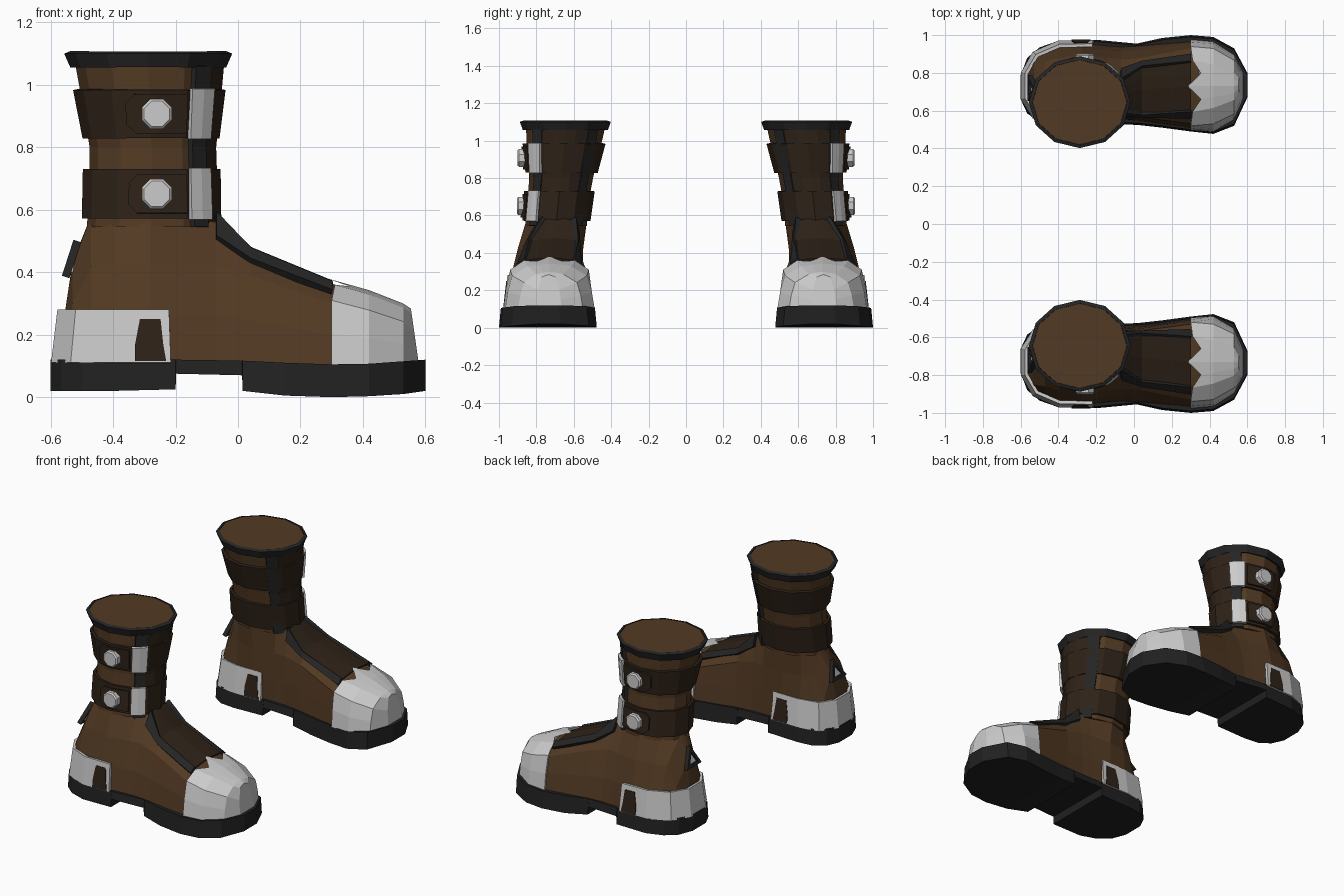
import bpy, bmesh, math
from mathutils import Vector

if "Cube" in bpy.data.objects:
    bpy.data.objects.remove(bpy.data.objects["Cube"])


def material(name, rgb):
    m = bpy.data.materials.new(name)
    m.diffuse_color = (*rgb, 1)
    m.use_nodes = True
    m.node_tree.nodes["Principled BSDF"].inputs["Base Color"].default_value = m.diffuse_color
    return m


LEATHER = material("leather", (0.085, 0.042, 0.017))
STRAP = material("dark_leather", (0.027, 0.016, 0.009))
TRIM = material("trim", (0.018, 0.018, 0.018))
SOLE = material("rubber", (0.015, 0.015, 0.015))


def loft(name, rows, mat=None, closed=False, caps=False, thick=0):
    """Skin rows of points; every part is mirrored in y to give the second boot."""
    bm = bmesh.new()
    vs = [[bm.verts.new(p) for p in r] for r in rows]
    n = len(rows[0])
    for a, b in zip(vs, vs[1:]):
        for i in range(n if closed else n - 1):
            j = (i + 1) % n
            bm.faces.new((a[i], a[j], b[j], b[i]))
    if caps:
        bm.faces.new(vs[0])
        bm.faces.new(vs[-1])
    bmesh.ops.recalc_face_normals(bm, faces=bm.faces)
    me = bpy.data.meshes.new(name)
    bm.to_mesh(me)
    bm.free()
    if mat:
        me.materials.append(mat)
    ob = bpy.data.objects.new(name, me)
    bpy.context.collection.objects.link(ob)
    if thick:
        s = ob.modifiers.new("thickness", 'SOLIDIFY')
        s.thickness, s.offset = thick, 0
    m = ob.modifiers.new("pair", 'MIRROR')
    m.use_axis = (False, True, False)
    m.use_mirror_merge = False
    return ob


# Sole: stations of x, outer y, inner y, bottom z, top z
sole = [(-.60, .79, .66, .02, .12), (-.565, .88, .585, .02, .12), (-.5, .935, .54, .02, .12),
        (-.4, .97, .53, .02, .12), (-.2, .975, .53, .025, .12), (-.198, .975, .53, .075, .12),
        (.013, .955, .525, .07, .117), (.015, .955, .525, .02, .117), (.15, .985, .51, .005, .11),
        (.3, 1.0, .49, 0, .105), (.42, .99, .477, .003, .107), (.53, .93, .52, .01, .115),
        (.6, .80, .67, .02, .12)]
loft("sole", [[(x, o, b), (x, o - .01, t), (x, i + .01, t), (x, i, b)]
              for x, o, i, b, t in sole], SOLE, closed=True, caps=True)

# Foot: x, then outer and inner y at the base, at the shoulder (with z) and at the top (with z)
foot = [(-.58, .79, .67, .78, .68, .20, .76, .70, .28), (-.53, .89, .58, .85, .62, .30, .74, .68, .42),
        (-.47, .93, .555, .86, .60, .42, .72, .65, .57), (-.40, .95, .55, .88, .57, .42, .81, .57, .57),
        (-.28, .96, .55, .90, .55, .42, .855, .53, .57), (-.14, .945, .555, .88, .56, .42, .80, .58, .57),
        (-.07, .94, .555, .87, .565, .42, .77, .60, .56), (.04, .945, .545, .88, .565, .39, .83, .59, .455),
        (.30, .965, .51, .93, .53, .30, .86, .60, .35), (.42, .955, .50, .92, .54, .27, .84, .62, .318),
        (.53, .89, .56, .86, .59, .235, .80, .66, .277), (.57, .80, .67, .79, .68, .20, .77, .70, .262)]


def section(s, grow=1.0):
    x, bo, bi, so, si, zs, to, ti, zt = s
    mid = lambda a, b: a + .35 * (b - a)
    zm = (.10 + zs) / 2
    pts = [(bo, .10), (mid(bo, so), zm), (so, zs), (to, zt), ((3 * to + ti) / 4, zt + .008),
           ((to + ti) / 2, zt + .013), ((to + 3 * ti) / 4, zt + .008), (ti, zt), (si, zs),
           (mid(bi, si), zm), (bi, .10)]
    lean = -.15 if x > .55 else .15 if x < -.55 else 0
    return [Vector((x + lean * (z - .1), .735 + (y - .735) * grow, .1 + (z - .1) * grow)) for y, z in pts]


loft("foot", [section(s) for s in foot], LEATHER, closed=True, caps=True)

# Toe cap with scalloped back edge
cap = [section(s, 1.05) for s in foot[-4:]]
for p, d in zip(cap[0], (0, 0, 0, .01, .055, -.015, .055, .01, 0, 0, 0)):
    p.x += d
    p.z -= d * .28
for p in cap[-1]:
    p.x += .01
loft("toe_cap", cap, closed=True, caps=True)

# Tongue over the instep, edged by two raised trims
instep = [section(s, 1.02) for s in foot[6:9]]
loft("instep_tongue", [r[3:8] for r in instep], STRAP, thick=.012)
for side, (a, b) in {"outer": (3, 2), "inner": (7, 8)}.items():
    loft(side + "_instep_trim", [[r[a].lerp(r[b], -.12), r[a].lerp(r[b], .42)] for r in instep],
         TRIM, thick=.03)

# Shaft: z, back x, front x, inner y, outer y
shaft = [(.54, -.485, -.07, .53, .86), (.65, -.475, -.075, .525, .85), (.80, -.475, -.08, .497, .838),
         (.95, -.50, -.065, .46, .85), (1.06, -.52, -.055, .435, .855), (1.12, -.53, -.045, .43, .86)]
ROUND = [i * 30 for i in range(12)]


def ring(z, grow=0, angles=ROUND):
    for a, b in zip(shaft, shaft[1:]):
        if z <= b[0]:
            break
    t = (z - a[0]) / (b[0] - a[0])
    xb, xf, yi, yo = [p + t * (q - p) for p, q in zip(a[1:], b[1:])]
    return [((xb + xf) / 2 + ((xf - xb) / 2 + grow) * math.cos(math.radians(d)),
             (yi + yo) / 2 + ((yo - yi) / 2 + grow) * math.sin(math.radians(d)), z) for d in angles]


levels = [.545, .65, .80, .95, 1.06, 1.103]
loft("shaft", [ring(z) for z in levels], LEATHER, closed=True, caps=True)
loft("top_rim", [ring(1.06, .008), ring(1.104, .02)], TRIM, closed=True, thick=.02)
loft("top_cover", [ring(1.09, .008), ring(1.105, .012)], LEATHER, closed=True, caps=True)
loft("shaft_tongue", [ring(z, .004, (-35, -15, 0, 15, 35)) for z in levels[:-1]], STRAP, thick=.012)
for side, s in (("outer", 1), ("inner", -1)):
    loft(side + "_shaft_trim", [ring(z, .006, (s * 34, s * 52)) for z in levels[:-1]], TRIM, thick=.02)

# Two straps, each with a metal loop, flap and eight-sided buckle on the outer side
for name, z0, z1 in (("lower", .572, .73), ("upper", .83, .985)):
    zc = (z0 + z1) / 2
    loft(name + "_strap", [ring(z0, .010), ring(z1, .014)], STRAP, closed=True, thick=.016)
    loft(name + "_strap_loop", [ring(z, .024, (34, 46, 57)) for z in (z0 - .003, z1 + .003)], thick=.016)
    flap = [(60, .062), (84, .062), (102, .062), (109, .035)]
    loft(name + "_strap_flap", [[ring(zc + s * h, .022, (d,))[0] for d, h in flap] for s in (-1, 1)],
         STRAP, thick=.016)
    y = ring(zc, .02, (90,))[0][1]
    octagon = [math.radians(22.5 + 45 * i) for i in range(8)]
    loft(name + "_buckle", [[(-.26 + r * math.cos(a), y + d, zc + r * math.sin(a)) for a in octagon]
                            for d, r in ((-.01, .052), (.026, .052), (.034, .044))],
         closed=True, caps=True)

# Heel counter wrapped round the back, with a leather window on each side
plan = [(-.215, .965), (-.4, .962), (-.53, .905), (-.59, .80), (-.59, .66), (-.53, .565),
        (-.4, .54), (-.215, .54)]
rise = lambda x, y, z: (-.3 + (x + .3) * (1 - .07 * (z - .11) / .17),
                        .753 + (y - .753) * (1 - .09 * (z - .11) / .17), z)
loft("heel_counter", [[rise(x, y, z) for x, y in plan] for z in (.11, .28)], thick=.018)
for side, y in (("outer", .969), ("inner", .536)):
    loft(side + "_heel_window", [[rise(-.33, y, .115), rise(-.23, y, .115)],
                                 [rise(-.33, y, .17), rise(-.238, y, .17)],
                                 [rise(-.315, y, .25), rise(-.245, y, .25)]], STRAP, thick=.016)

# Triangular pull tab at the back of the heel
tri = [Vector(p) for p in ((-.515, .71, .50), (-.552, .65, .385), (-.552, .79, .385))]
mid = sum(tri, Vector()) / 3
loft("heel_tab", [tri, [p.lerp(mid, .45) for p in tri]], TRIM, closed=True, thick=.025)
loft("heel_tab_plate", [[p.lerp(mid, .4) + Vector((dx, 0, 0)) for p in tri] for dx in (0, .04)],
     closed=True, caps=True)
